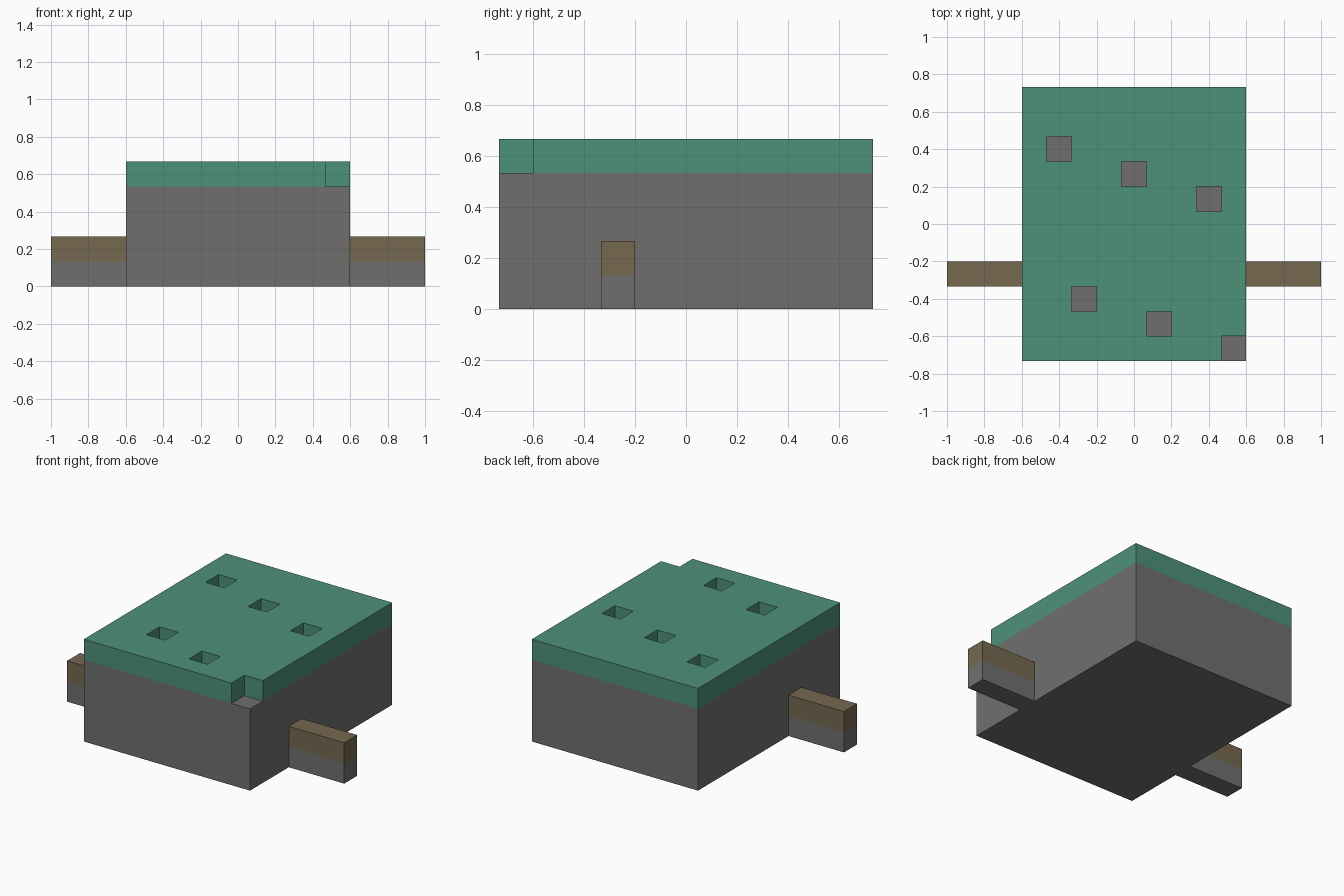
import bpy
import bmesh
from mathutils import Vector

if "Cube" in bpy.data.objects:
    bpy.data.objects.remove(bpy.data.objects["Cube"])

U = 2 / 15          # one cell of the block grid
COLS, ROWS = 9, 11  # body footprint in cells
BASE, TOP = 4 * U, 5 * U


def material(name, rgb):
    m = bpy.data.materials.new(name)
    m.use_nodes = True
    m.diffuse_color = (*rgb, 1)
    m.node_tree.nodes["Principled BSDF"].inputs["Base Color"].default_value = (*rgb, 1)
    return m


stone = material("stone grey", (0.162, 0.159, 0.153))
green = material("turf green", (0.076, 0.283, 0.191))
brown = material("earth brown", (0.178, 0.138, 0.080))


def finish(name, bm, mats):
    bmesh.ops.recalc_face_normals(bm, faces=bm.faces)
    mesh = bpy.data.meshes.new(name)
    bm.to_mesh(mesh)
    bm.free()
    for m in mats:
        mesh.materials.append(m)
    obj = bpy.data.objects.new(name, mesh)
    bpy.context.collection.objects.link(obj)
    return obj


def box(name, low, high, mat, open_sides):
    """Box between two corners, left open where it meets a neighbour."""
    low, high = Vector(low), Vector(high)
    bm = bmesh.new()
    bmesh.ops.create_cube(bm, size=1)
    bm.normal_update()
    hidden = [f for f in bm.faces
              if any(f.normal.dot(Vector(s)) > 0.9 for s in open_sides)]
    bmesh.ops.delete(bm, geom=hidden, context="FACES")
    bmesh.ops.scale(bm, vec=high - low, verts=bm.verts)
    bmesh.ops.translate(bm, vec=(low + high) / 2, verts=bm.verts)
    return finish(name, bm, [mat])


UP, DOWN = (0, 0, 1), (0, 0, -1)
hx, hy = COLS * U / 2, ROWS * U / 2

# Main stone block
box("stone_base", (-hx, -hy, 0), (hx, hy, BASE), stone, [UP])

# Turf layer with square pits and a notched corner; pit floors stay stone
PITS = {(-3, 3), (0, 2), (3, 1), (-2, -3), (1, -4), (4, -5)}


def is_pit(face):
    c = face.calc_center_median()
    return (round(c.x / U), round(c.y / U)) in PITS


bm = bmesh.new()
bmesh.ops.create_grid(bm, x_segments=COLS, y_segments=ROWS, size=1)
bmesh.ops.scale(bm, vec=(hx, hy, 1), verts=bm.verts)
bmesh.ops.translate(bm, vec=(0, 0, BASE), verts=bm.verts)
raised = [f for f in bm.faces if not is_pit(f)]
extruded = bmesh.ops.extrude_face_region(bm, geom=raised)["geom"]
bmesh.ops.translate(bm, vec=(0, 0, TOP - BASE),
                    verts=[g for g in extruded if isinstance(g, bmesh.types.BMVert)])
low_faces = [f for f in bm.faces if all(v.co.z < BASE + 0.01 for v in f.verts)]
bmesh.ops.delete(bm, geom=[f for f in low_faces if not is_pit(f)], context="FACES")
for f in bm.faces:
    f.material_index = 1 if all(v.co.z < BASE + 0.01 for v in f.verts) else 0
finish("turf_layer", bm, [green, stone])

# Side arms: stone below, earth above
arm_y = (-2.5 * U, -1.5 * U)
for side, sign in (("left", 1), ("right", -1)):
    x0, x1 = sorted((sign * hx, sign))
    inner = (-sign, 0, 0)
    box(side + "_arm_stone", (x0, arm_y[0], 0), (x1, arm_y[1], U), stone, [UP, inner])
    box(side + "_arm_earth", (x0, arm_y[0], U), (x1, arm_y[1], 2 * U), brown, [DOWN, inner])
